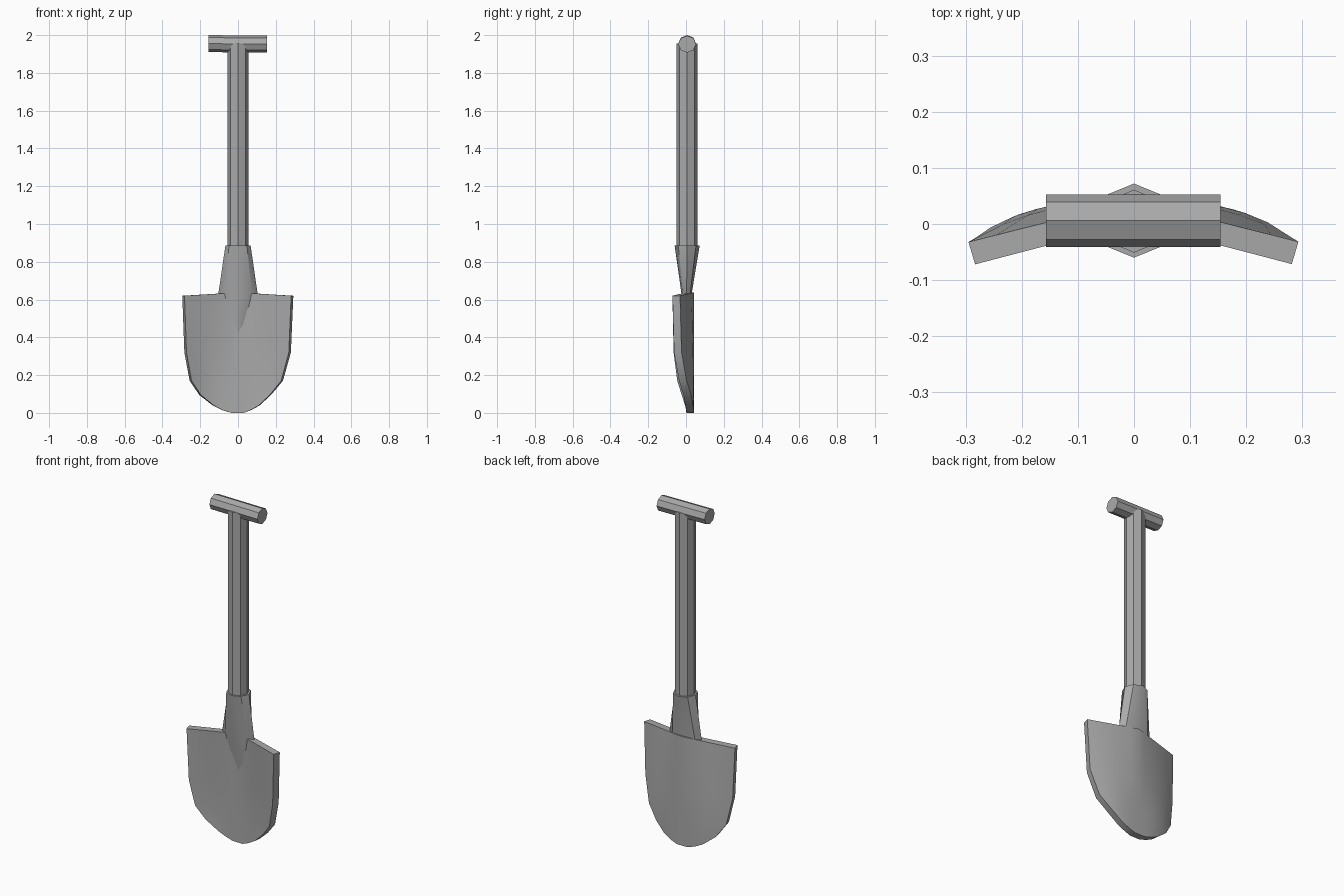
import bpy, bmesh, math

if "Cube" in bpy.data.objects:
    bpy.data.objects.remove(bpy.data.objects["Cube"])

steel = bpy.data.materials.new("grey steel")
steel.diffuse_color = (0.4, 0.4, 0.4, 1)
steel.use_nodes = True
steel.node_tree.nodes["Principled BSDF"].inputs["Base Color"].default_value = steel.diffuse_color


def finish(bm, name, angle=30):
    bmesh.ops.recalc_face_normals(bm, faces=bm.faces)
    mesh = bpy.data.meshes.new(name)
    bm.to_mesh(mesh)
    bm.free()
    mesh.materials.append(steel)
    ob = bpy.data.objects.new(name, mesh)
    bpy.context.collection.objects.link(ob)
    bpy.ops.object.select_all(action='DESELECT')
    ob.select_set(True)
    bpy.context.view_layer.objects.active = ob
    bpy.ops.object.shade_smooth_by_angle(angle=math.radians(angle))
    return ob


def loft(name, rings):
    """Join closed rings of equal length and cap both ends."""
    bm = bmesh.new()
    vs = [[bm.verts.new(p) for p in ring] for ring in rings]
    n = len(vs[0])
    for a, b in zip(vs, vs[1:]):
        for i in range(n):
            bm.faces.new((a[i], a[(i + 1) % n], b[(i + 1) % n], b[i]))
    bm.faces.new(vs[0])
    bm.faces.new(vs[-1])
    return finish(bm, name)


def octagon(rx, ry):
    return [(rx * math.cos(i * math.pi / 4), ry * math.sin(i * math.pi / 4))
            for i in range(8)]


# Cross grip along x
loft("grip", [[(x, 0.006 + a, 1.953 + dz + b) for a, b in octagon(0.047, 0.045)]
              for x, dz in ((-0.157, 0.002), (0.154, -0.001))])

# Straight shaft
loft("shaft", [[(a, 0.005 + b, z) for a, b in octagon(0.056, 0.056)]
               for z in (0.86, 1.955)])

# Socket: octagonal at the shaft, flattening into the blade
loft("socket", [[(a, cy + b, z) for a, b in octagon(rx, ry)]
                for z, rx, ry, cy in ((0.885, 0.067, 0.066, 0.006),
                                      (0.63, 0.104, 0.027, 0.003),
                                      (0.40, 0.03, 0.015, 0.02))])

# Blade: rows of (height, left edge, right edge), V-bent on top and rounder below
rows = [(0.62, -0.295, 0.293), (0.32, -0.284, 0.28), (0.17, -0.256, 0.238),
        (0.095, -0.205, 0.175), (0.04, -0.135, 0.115), (0.015, -0.085, 0.07),
        (0.003, -0.035, 0.03)]
N = 12
THICK = 0.042
bm = bmesh.new()
back, front = [], []
for z, left, right in rows:
    power = 1 + 2 * min(1, (0.62 - z) / 0.45)
    rb, rf = [], []
    for i in range(N + 1):
        t = 2 * i / N - 1
        x = -t * left if t < 0 else t * right
        x = -abs(x) if t < 0 else x
        y = 0.042 - 0.074 * (abs(x) / 0.295) ** power
        zz = z + (0.018 * (1 - abs(t)) if z > 0.6 else 0)
        rb.append(bm.verts.new((x, y, zz)))
        rf.append(bm.verts.new((x * 0.96, y - THICK * 0.95, zz)))
    back.append(rb)
    front.append(rf)
for grid in (back, front):
    for a, b in zip(grid, grid[1:]):
        for i in range(N):
            bm.faces.new((a[i], a[i + 1], b[i + 1], b[i]))
# Rim joining the two sheets
loop_b = back[0] + [r[-1] for r in back[1:]] + back[-1][-2::-1] + [r[0] for r in back[-2:0:-1]]
loop_f = front[0] + [r[-1] for r in front[1:]] + front[-1][-2::-1] + [r[0] for r in front[-2:0:-1]]
for i in range(len(loop_b)):
    j = (i + 1) % len(loop_b)
    bm.faces.new((loop_b[i], loop_b[j], loop_f[j], loop_f[i]))
bottom = min(v.co.z for v in bm.verts)
for v in bm.verts:
    if abs(v.co.z - bottom) < 1e-5:
        v.co.z = 0
finish(bm, "blade", 40)
